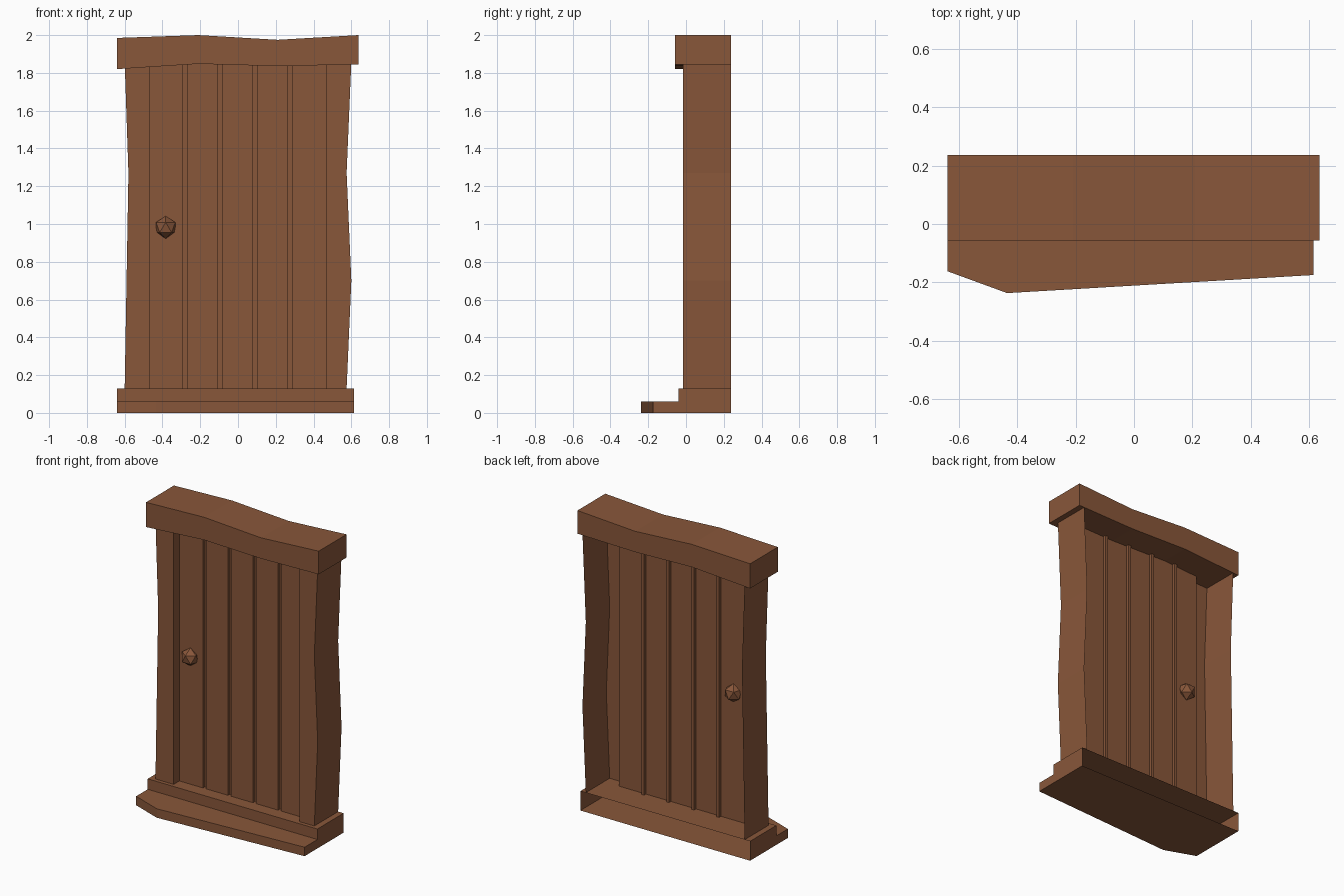
import bpy, bmesh
from math import radians
from mathutils import Matrix

cube = bpy.data.objects.get("Cube")
if cube:
    bpy.data.objects.remove(cube, do_unlink=True)

BACK, FACE, DOOR = 0.237, -0.015, 0.045   # depths of frame back, frame front, door
SILL_TOP, FRAME_TOP = 0.13, 1.86
OPENING = 0.465                           # half width of the doorway

wood = bpy.data.materials.new("brown_wood")
wood.use_nodes = True
COLOUR = (0.25, 0.095, 0.042, 1)
wood.diffuse_color = COLOUR
wood.node_tree.nodes["Principled BSDF"].inputs["Base Color"].default_value = COLOUR


def finish(name, bm):
    mesh = bpy.data.meshes.new(name)
    bm.to_mesh(mesh)
    bm.free()
    mesh.materials.append(wood)
    obj = bpy.data.objects.new(name, mesh)
    bpy.context.collection.objects.link(obj)
    return obj


def sheet(name, rows, flip=False):
    """Skin a surface over rows of points."""
    bm = bmesh.new()
    grid = [[bm.verts.new(p) for p in row] for row in rows]
    for low, high in zip(grid, grid[1:]):
        for i in range(len(low) - 1):
            quad = [low[i], low[i + 1], high[i + 1], high[i]]
            bm.faces.new(quad[::-1] if flip else quad)
    return finish(name, bm)


def prism(name, outline, offset, open_back=False):
    """Extrude a closed outline along an offset."""
    bm = bmesh.new()
    base = bm.faces.new([bm.verts.new(p) for p in outline])
    ext = bmesh.ops.extrude_face_region(bm, geom=[base], use_keep_orig=True)
    moved = [g for g in ext["geom"] if isinstance(g, bmesh.types.BMVert)]
    bmesh.ops.translate(bm, verts=moved, vec=offset)
    bmesh.ops.recalc_face_normals(bm, faces=bm.faces)
    if open_back:
        rear = [f for f in bm.faces if f.normal.y > 0.9]
        bmesh.ops.delete(bm, geom=rear, context="FACES_ONLY")
    return finish(name, bm)


# Crooked frame posts, hollow at the back
def post(name, side, bends):
    rows = []
    for x, z in bends:
        rows.append([(side * x, BACK, z), (side * x, FACE, z),
                     (side * OPENING, FACE, z), (side * OPENING, DOOR, z)])
    return sheet(name, rows, flip=side > 0)


post("right_post", -1, [(0.6, SILL_TOP), (0.59, 0.7), (0.58, 1.27), (0.6, FRAME_TOP)])
post("left_post", 1, [(0.575, SILL_TOP), (0.6, 0.7), (0.575, 1.27), (0.6, FRAME_TOP)])

# Plank door with narrow grooves
profile = [(-OPENING, DOOR)]
for x in (-0.28, -0.095, 0.09, 0.275):
    a, b, deep = x - 0.01, x + 0.01, DOOR + 0.02
    profile += [(a, DOOR), (a, deep), (b, deep), (b, DOOR)]
profile.append((OPENING, DOOR))
sheet("plank_door", [[(x, y, z) for x, y in profile] for z in (SILL_TOP, FRAME_TOP)])

# Warped lintel
wave = [(-0.64, 1.82, 1.985), (-0.21, 1.848, 2.0), (0.21, 1.836, 1.975), (0.637, 1.845, 2.0)]
outline = [(x, -0.057, low) for x, low, high in wave]
outline += [(x, -0.057, high) for x, low, high in reversed(wave)]
prism("lintel", outline, (0, BACK + 0.057, 0))

# Sill, open at the back, and the uneven step in front of it
L, R, FRONT = -0.64, 0.615, -0.04
prism("sill", [(L, FRONT, 0), (R, FRONT, 0), (R, BACK, 0), (L, BACK, 0)],
      (0, 0, SILL_TOP), open_back=True)
prism("step", [(L, -0.162), (-0.435, -0.237), (R, -0.175), (R, FRONT), (L, FRONT)]
      and [(x, y, 0) for x, y in
           [(L, -0.162), (-0.435, -0.237), (R, -0.175), (R, FRONT), (L, FRONT)]],
      (0, 0, 0.06))

# Faceted knob showing on both sides of the door
bm = bmesh.new()
bmesh.ops.create_icosphere(bm, subdivisions=1, radius=0.06,
                           matrix=Matrix.Translation((-0.383, DOOR, 0.982))
                           @ Matrix.Rotation(radians(-90), 4, "Z"))
finish("door_knob", bm)
